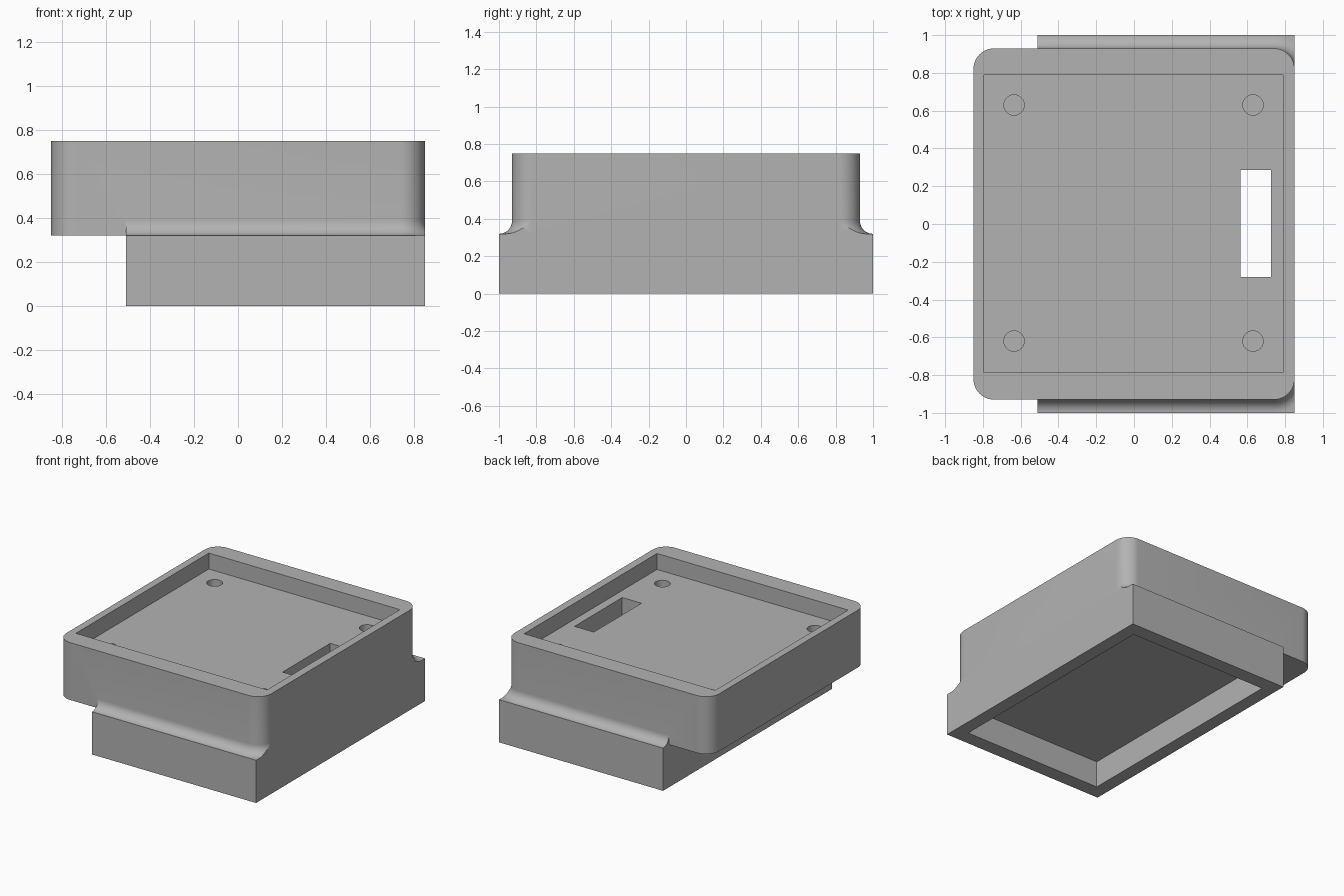
import bpy, bmesh, math

cube = bpy.data.objects.get("Cube")
if cube:
    bpy.data.objects.remove(cube, do_unlink=True)

# Main sizes
HX, HY = 0.85, 0.93          # half size of the upper tray
STEP, TOP = 0.32, 0.75       # underside and rim heights of the tray
CORNER, FILLET = 0.11, 0.07
FLOOR, CEILING = 0.63, 0.20  # tray floor and underside cavity ceiling
FOOT_X = -0.51

grey = bpy.data.materials.new("grey_plastic")
grey.use_nodes = True
colour = (0.45, 0.45, 0.45, 1)
grey.diffuse_color = colour
grey.node_tree.nodes["Principled BSDF"].inputs["Base Color"].default_value = colour


def loft(name, rings):
    """Closed solid through a list of matching point rings."""
    bm = bmesh.new()
    loops = [[bm.verts.new(p) for p in ring] for ring in rings]
    n = len(loops[0])
    for a, b in zip(loops, loops[1:]):
        for i in range(n):
            j = (i + 1) % n
            bm.faces.new((a[i], a[j], b[j], b[i]))
    bm.faces.new(loops[0][::-1])
    bm.faces.new(loops[-1])
    bmesh.ops.recalc_face_normals(bm, faces=bm.faces)
    mesh = bpy.data.meshes.new(name)
    bm.to_mesh(mesh)
    bm.free()
    mesh.materials.append(grey)
    obj = bpy.data.objects.new(name, mesh)
    bpy.context.collection.objects.link(obj)
    return obj


def box(name, x0, x1, y0, y1, z0, z1):
    return loft(name, [[(x0, y0, z), (x1, y0, z), (x1, y1, z), (x0, y1, z)]
                       for z in (z0, z1)])


def rounded_ring(offset, z, steps=12):
    """Tray outline grown outward by an offset."""
    r = CORNER + offset
    points = []
    for k, (sx, sy) in enumerate(((1, 1), (-1, 1), (-1, -1), (1, -1))):
        for i in range(steps + 1):
            a = math.pi / 2 * (k + i / steps)
            points.append((sx * (HX - CORNER) + r * math.cos(a),
                           sy * (HY - CORNER) + r * math.sin(a), z))
    return points


def circle_ring(x, y, r, z, n=32):
    return [(x + r * math.cos(i * math.tau / n),
             y + r * math.sin(i * math.tau / n), z) for i in range(n)]


def combine(target, tool, operation):
    mod = target.modifiers.new(operation.lower(), "BOOLEAN")
    mod.operation, mod.object, mod.solver = operation, tool, "EXACT"
    bpy.context.view_layer.objects.active = target
    bpy.ops.object.modifier_apply(modifier=mod.name)
    bpy.data.objects.remove(tool, do_unlink=True)


# Tray and rectangular foot
case = loft("enclosure_case", [rounded_ring(0, STEP), rounded_ring(0, TOP)])
foot = box("foot", FOOT_X, HX, -1, 1, 0, STEP)

# Concave fillet from tray wall to foot, trimmed to the foot's length
rings = [rounded_ring(FILLET - 0.0005, STEP - 0.02)]
for i in range(11):
    a = math.pi / 2 * i / 10
    rings.append(rounded_ring((FILLET - 0.0005) * (1 - math.sin(a)),
                              STEP + FILLET * (1 - math.cos(a))))
fillet = loft("fillet", rings)
combine(fillet, box("trim", FOOT_X, HX, -1.2, 1.2, 0.1, 0.6), "INTERSECT")

combine(case, foot, "UNION")
combine(case, fillet, "UNION")

# Tray recess, underside cavity and cable slot
combine(case, box("recess", -0.795, 0.79, -0.785, 0.79, FLOOR, 1), "DIFFERENCE")
combine(case, box("cavity", -0.41, 0.75, -0.89, 0.89, -0.2, CEILING), "DIFFERENCE")
combine(case, box("slot", 0.565, 0.725, -0.28, 0.285, 0.1, 0.7), "DIFFERENCE")

# Blind screw holes
for x in (-0.635, 0.63):
    for y in (-0.62, 0.63):
        hole = loft("hole", [circle_ring(x, y, 0.054, z) for z in (FLOOR - 0.2, 0.7)])
        combine(case, hole, "DIFFERENCE")

bpy.ops.object.select_all(action="DESELECT")
case.select_set(True)
bpy.context.view_layer.objects.active = case
bpy.ops.object.shade_smooth_by_angle(angle=math.radians(30))
